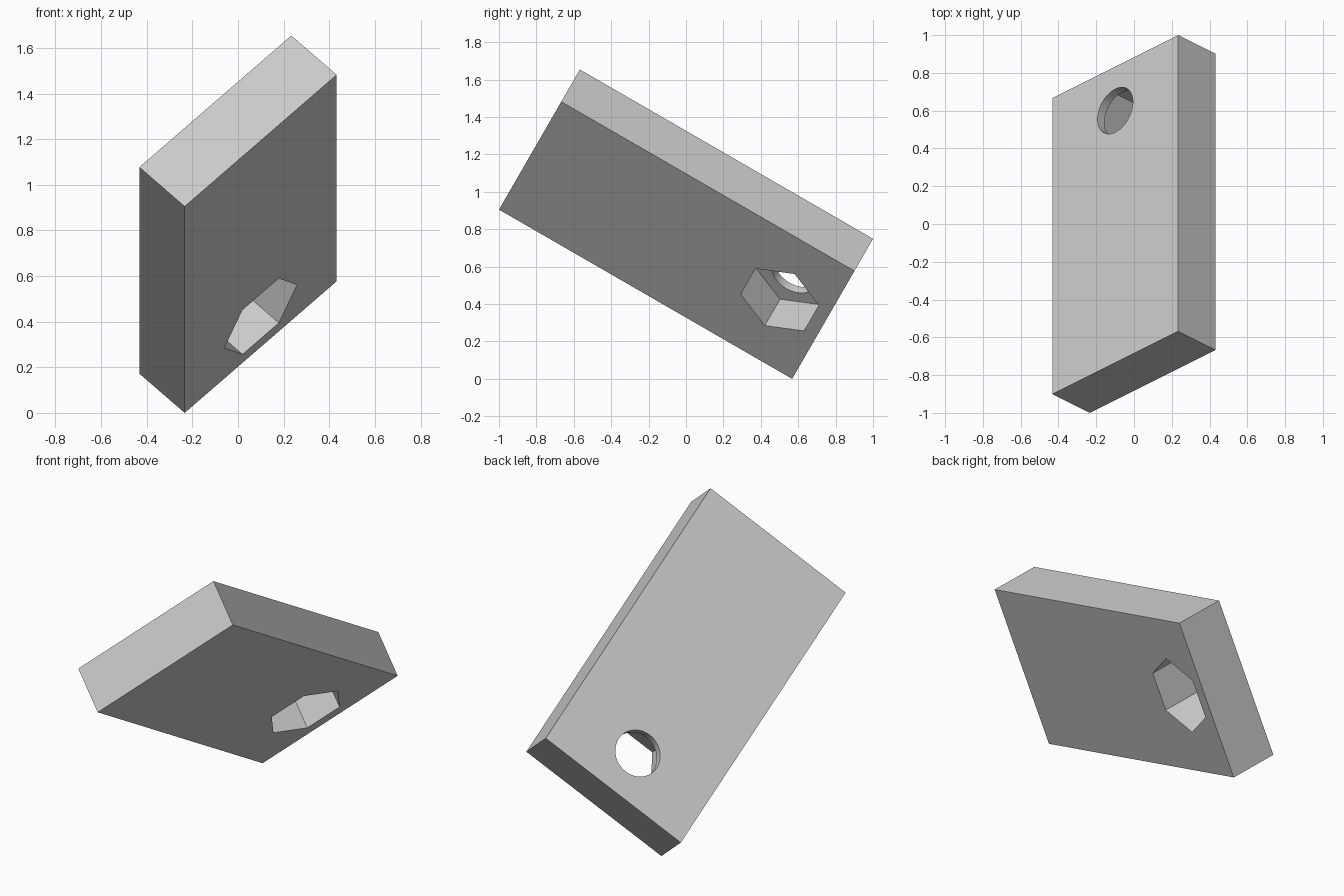
import bpy
from math import radians
from mathutils import Matrix

cube = bpy.data.objects.get("Cube")
if cube:
    bpy.data.objects.remove(cube, do_unlink=True)

WIDTH, LENGTH, THICK = 0.942, 1.81, 0.281
HOLE_Y = 0.636            # bore centre along the plate
HOLE_R, HEX_R = 0.132, 0.225
POCKET = 0.23             # depth of the hexagonal recess

# Plain grey finish
grey = bpy.data.materials.new("plain_grey")
grey.use_nodes = True
colour = (0.6, 0.6, 0.6, 1.0)
grey.diffuse_color = colour
grey.node_tree.nodes["Principled BSDF"].inputs["Base Color"].default_value = colour

# Rectangular plate
bpy.ops.mesh.primitive_cube_add(size=1)
plate = bpy.context.object
plate.name = "plate"
plate.data.transform(Matrix.Diagonal((WIDTH, LENGTH, THICK, 1)))
plate.data.materials.append(grey)


def drill(name, sides, radius, bottom, top):
    """Cut an upright prism out of the plate."""
    bpy.ops.mesh.primitive_cylinder_add(
        vertices=sides, radius=radius, depth=top - bottom,
        location=(0, HOLE_Y, (top + bottom) / 2))
    cutter = bpy.context.object
    cutter.name = name
    cutter.hide_render = True
    if sides == 6:        # corners point across the plate
        cutter.rotation_euler.z = radians(30)
    cutter.data.materials.append(grey)
    bpy.context.view_layer.objects.active = plate
    cut = plate.modifiers.new(name, "BOOLEAN")
    cut.operation, cut.solver, cut.object = "DIFFERENCE", "EXACT", cutter
    bpy.ops.object.modifier_apply(modifier=name)
    bpy.data.objects.remove(cutter, do_unlink=True)


# Hexagonal nut recess underneath, round bore through the remaining skin
drill("nut_recess", 6, HEX_R, -THICK, POCKET - THICK / 2)
drill("round_bore", 64, HOLE_R, -THICK, THICK)

# Smooth bore, crisp edges
bpy.ops.object.select_all(action="DESELECT")
plate.select_set(True)
bpy.context.view_layer.objects.active = plate
bpy.ops.object.shade_smooth_by_angle(angle=radians(30))

# Tilt the plate so it rests on one corner
tilt = Matrix.Rotation(radians(-30), 4, "X") @ Matrix.Rotation(radians(-45), 4, "Y")
plate.data.transform(tilt)
lowest = min(v.co.z for v in plate.data.vertices)
plate.data.transform(Matrix.Translation((0, 0, -lowest)))
